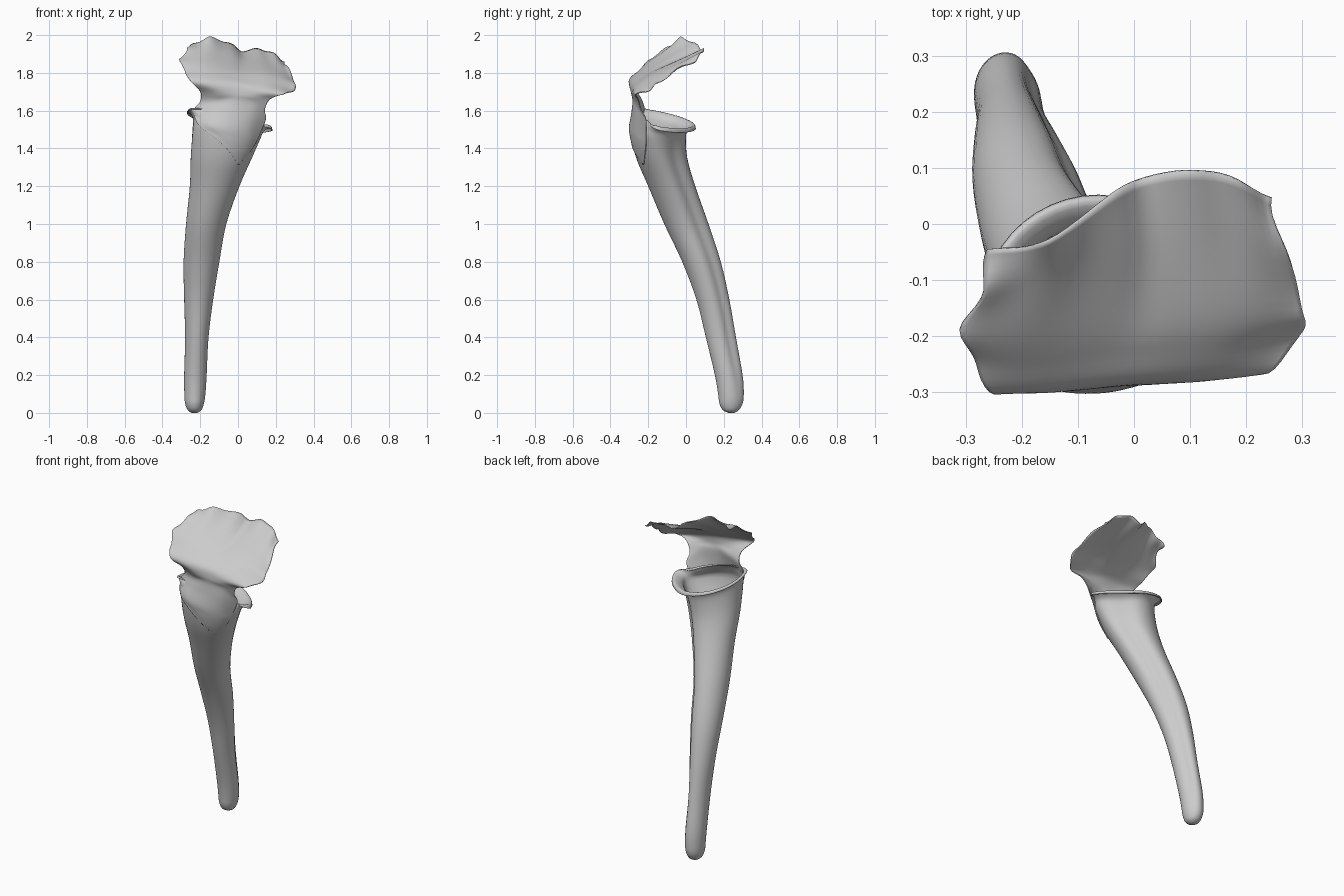
import bpy, bmesh, math


def spline(pts, n):
    """Catmull-Rom through points (tuples of any length), n steps per span."""
    out = []
    for i in range(len(pts) - 1):
        a, b = pts[max(i - 1, 0)], pts[i]
        c, d = pts[i + 1], pts[min(i + 2, len(pts) - 1)]
        for k in range(n):
            t = k / n
            out.append(tuple(0.5 * (2 * q + (r - p) * t + (2 * p - 5 * q + 4 * r - s) * t * t
                                    + (3 * q - p - 3 * r + s) * t ** 3)
                             for p, q, r, s in zip(a, b, c, d)))
    out.append(tuple(pts[-1]))
    return out


def loft(name, rows, closed=False, cap=False, thick=0.0):
    bm = bmesh.new()
    vs = [[bm.verts.new(p) for p in r] for r in rows]
    n = len(rows[0])
    for lo, hi in zip(vs, vs[1:]):
        for j in range(n if closed else n - 1):
            k = (j + 1) % n
            bm.faces.new((lo[j], lo[k], hi[k], hi[j]))
    if cap:
        bm.faces.new(vs[0][::-1])
    me = bpy.data.meshes.new(name)
    bm.to_mesh(me)
    bm.free()
    me.shade_smooth()
    ob = bpy.data.objects.new(name, me)
    bpy.context.collection.objects.link(ob)
    m = ob.modifiers.new("thickness", "SOLIDIFY")
    m.thickness, m.offset = thick, -1
    return ob


# Tube sections: z, x min, x max, y min, y max, rim slant amount
sections = [
    (0.00, -0.245, -0.215, 0.225, 0.255, 0), (0.015, -0.266, -0.194, 0.195, 0.28, 0),
    (0.05, -0.28, -0.18, 0.177, 0.30, 0), (0.10, -0.284, -0.172, 0.17, 0.306, 0),
    (0.20, -0.285, -0.165, 0.153, 0.30, 0), (0.40, -0.28, -0.155, 0.105, 0.265, 0),
    (0.60, -0.285, -0.13, 0.055, 0.23, 0), (0.80, -0.288, -0.097, -0.02, 0.185, 0),
    (1.00, -0.275, -0.06, -0.115, 0.12, 0), (1.20, -0.255, 0.01, -0.20, 0.05, 0),
    (1.35, -0.25, 0.075, -0.265, 0.008, 0.1), (1.47, -0.24, 0.12, -0.295, 0.0, 0.5),
    (1.53, -0.235, 0.138, -0.29, 0.01, 0.9), (1.555, -0.257, 0.172, -0.275, 0.04, 1),
    (1.545, -0.26, 0.18, -0.275, 0.046, 1.15),
]


def wall(s, a, off=0.0, mouth=False):
    z, x0, x1, y0, y1, slant = s
    c, d = math.cos(a), math.sin(a)
    if mouth and d < -0.3:      # rim tucks in behind the neck at the front
        off -= 0.03 * min(1, (-d - 0.3) * 2.5) * max(0, slant - 0.6) / 0.4
    # the back right corner of the tube is flattened
    flat = 1 - 0.22 * max(0, math.cos(a - 0.7)) ** 8 * min(1, z / 0.3) * (1 - 0.6 * min(1, slant))
    return ((x0 + x1) / 2 + ((x1 - x0) / 2 + off) * c * flat - 0.045 * slant * max(d, 0),
            (y0 + y1) / 2 + ((y1 - y0) / 2 + off) * d * flat
            + slant * (0.03 * c - 0.05 * (1 - abs(d))),
            z - slant * (0.045 * c + 0.03 * d))


N = 48
dense = spline(sections, 4)
loft("pitcher_tube", [[wall(s, 2 * math.pi * j / N, 0, True) for j in range(N)] for s in dense],
     closed=True, cap=True, thick=0.005)


def flap_row(s, a0, a1):
    """Five points hugging the tube wall between two angles in degrees."""
    return [wall(s, math.radians(a0 + (a1 - a0) * k / 4), 0.005) for k in range(5)]


# Hood: pointed base lying on the tube, neck, then a sheet arching back over the mouth
hood = [
    flap_row(dense[39], -54, -50), flap_row(dense[41], -80, -34),
    flap_row(dense[43], -110, -26), flap_row(dense[45], -145, -24),
    [(-0.235, -0.225, 1.60), (-0.14, -0.27, 1.60), (-0.04, -0.289, 1.59), (0.07, -0.27, 1.575), (0.148, -0.215, 1.555)],
    [(-0.20, -0.235, 1.65), (-0.12, -0.265, 1.65), (-0.02, -0.283, 1.65), (0.08, -0.27, 1.64), (0.142, -0.24, 1.605)],
    [(-0.20, -0.265, 1.70), (-0.10, -0.288, 1.69), (0.0, -0.288, 1.69), (0.09, -0.28, 1.675), (0.17, -0.255, 1.66)],
    [(-0.25, -0.304, 1.755), (-0.15, -0.298, 1.75), (0.0, -0.278, 1.74), (0.14, -0.275, 1.71), (0.24, -0.266, 1.688)],
    [(-0.283, -0.25, 1.815), (-0.17, -0.25, 1.805), (0.0, -0.23, 1.78), (0.16, -0.225, 1.755), (0.293, -0.20, 1.708)],
    [(-0.306, -0.19, 1.87), (-0.18, -0.19, 1.86), (0.0, -0.17, 1.82), (0.17, -0.16, 1.80), (0.304, -0.15, 1.748)],
    [(-0.272, -0.12, 1.92), (-0.15, -0.09, 1.93), (0.01, -0.04, 1.885), (0.16, -0.03, 1.86), (0.268, -0.05, 1.82)],
    [(-0.262, -0.045, 1.935), (-0.15, -0.03, 1.99), (0.0, 0.075, 1.935), (0.14, 0.092, 1.92), (0.245, 0.045, 1.87)],
]
cols = [spline(c, 5) for c in zip(*[spline(r, 8) for r in hood])]
rows = [list(r) for r in zip(*cols)]
# Ruffle the free edges of the hood
last, width = len(rows) - 1, len(rows[0]) - 1
for i, r in enumerate(rows):
    up = max(0, i / last - 0.75) / 0.25
    for j, (x, y, z) in enumerate(r):
        u = j / width
        side = abs(2 * u - 1) ** 6 * min(1, max(0, i / last - 0.6) * 5)
        z += 0.007 * up ** 2 * (math.sin(u * 31) + 0.6 * math.sin(u * 17 + 1))
        z += 0.007 * side * math.sin(i * 0.9) - 0.012 * up * math.exp(-((u - 0.52) / 0.04) ** 2)
        x += 0.005 * side * math.sin(i * 0.8)
        r[j] = (x, y, min(z, 2.0))
loft("hood", rows, thick=0.005)
